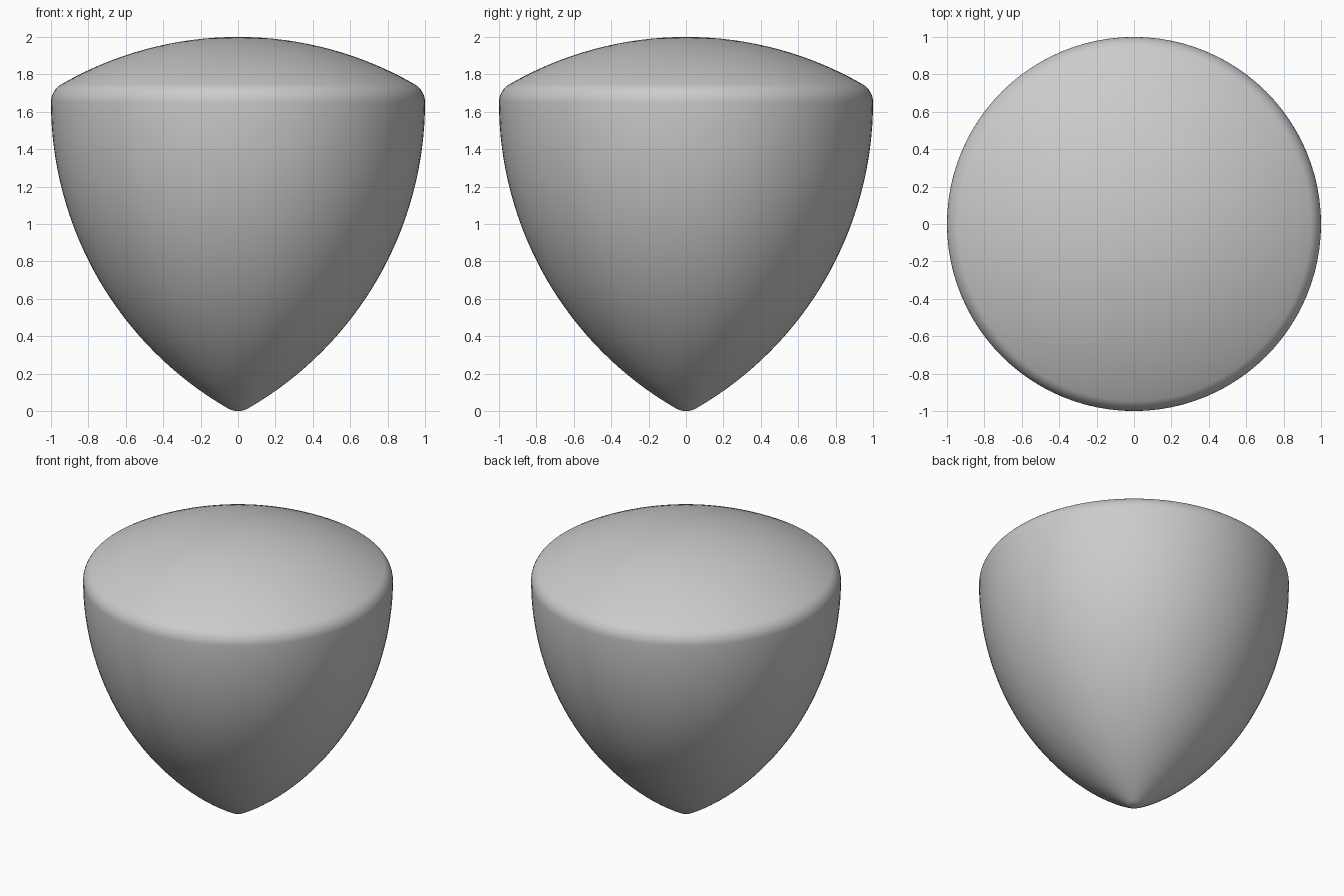
import bpy
import bmesh
from math import sin, cos, radians, sqrt, pi

cube = bpy.data.objects.get("Cube")
if cube:
    bpy.data.objects.remove(cube, do_unlink=True)

# Rounded constant-width triangle, spun about its vertical axis
WIDTH = 2.0
ROUND = 0.11                      # corner radius
SIDE = WIDTH - 2 * ROUND          # side of the inner triangle
BIG = SIDE + ROUND                # radius of the broad arcs
CORNER_Z = ROUND + SIDE * sqrt(3) / 2
SEGMENTS = 96


def arc(cx, cz, radius, start, end, steps):
    """Points on an arc in the XZ plane, without its last point."""
    angles = [radians(start + (end - start) * i / steps) for i in range(steps)]
    return [(cx + radius * cos(a), cz + radius * sin(a)) for a in angles]


# Half profile: bottom tip, flank, shoulder, dome
profile = arc(0, ROUND, ROUND, -90, -60, 5)
profile += arc(-SIDE / 2, CORNER_Z, BIG, -60, 0, 32)
profile += arc(SIDE / 2, CORNER_Z, ROUND, 0, 60, 10)
profile += arc(0, ROUND, BIG, 60, 90, 16)
profile.append((0, WIDTH))

# Spin the profile into a closed solid
bm = bmesh.new()
verts = [bm.verts.new((max(x, 0), 0, z)) for x, z in profile]
edges = [bm.edges.new(pair) for pair in zip(verts, verts[1:])]
bmesh.ops.spin(bm, geom=verts + edges, cent=(0, 0, 0), axis=(0, 0, 1),
               angle=2 * pi, steps=SEGMENTS, use_merge=False)
bmesh.ops.remove_doubles(bm, verts=bm.verts, dist=0.0005)
bmesh.ops.recalc_face_normals(bm, faces=bm.faces)
for face in bm.faces:
    face.smooth = True

mesh = bpy.data.meshes.new("constant_width_solid")
bm.to_mesh(mesh)
bm.free()
solid = bpy.data.objects.new("constant_width_solid", mesh)
bpy.context.collection.objects.link(solid)

# Plain grey finish
grey = bpy.data.materials.new("light_grey")
grey.use_nodes = True
colour = (0.6, 0.6, 0.6, 1)
grey.diffuse_color = colour
grey.node_tree.nodes["Principled BSDF"].inputs["Base Color"].default_value = colour
mesh.materials.append(grey)
